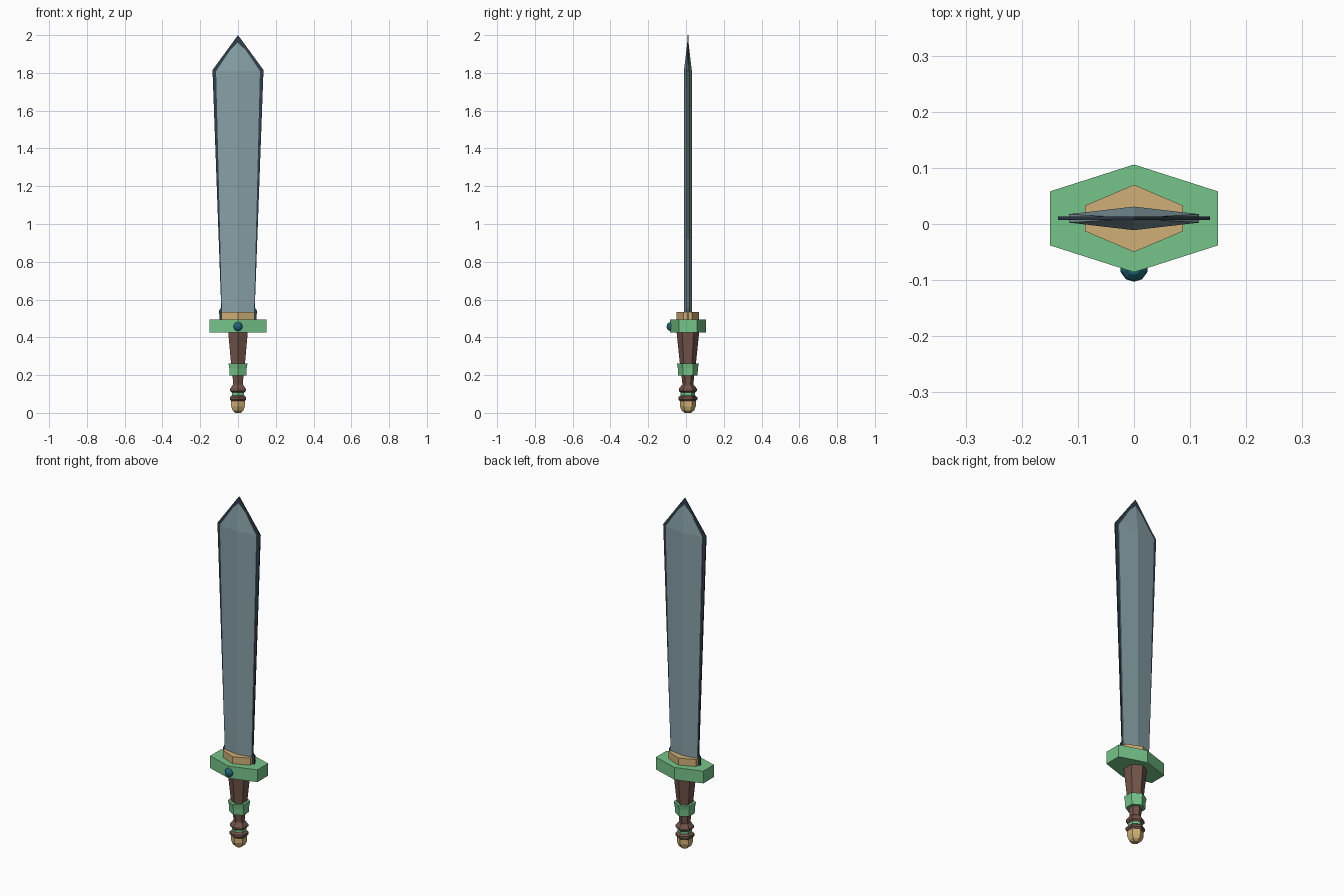
import bpy, bmesh, math

if "Cube" in bpy.data.objects:
    bpy.data.objects.remove(bpy.data.objects["Cube"])

CY = 0.01  # shared centre line in y


def material(name, rgb):
    m = bpy.data.materials.new(name)
    m.diffuse_color = (*rgb, 1)
    m.use_nodes = True
    m.node_tree.nodes["Principled BSDF"].inputs["Base Color"].default_value = m.diffuse_color
    return m


STEEL = material("steel", (0.24, 0.35, 0.38))
DARK = material("dark_steel", (0.03, 0.05, 0.07))
GREEN = material("green", (0.18, 0.55, 0.25))
GOLD = material("gold", (0.62, 0.43, 0.18))
WOOD = material("wood", (0.17, 0.09, 0.07))
TEAL = material("teal", (0.015, 0.14, 0.19))


def loft(name, rings, mat):
    """Skin a stack of equal-length rings and cap both ends."""
    bm = bmesh.new()
    rows = [[bm.verts.new(p) for p in ring] for ring in rings]
    n = len(rows[0])
    for a, b in zip(rows, rows[1:]):
        for i in range(n):
            j = (i + 1) % n
            bm.faces.new((a[i], a[j], b[j], b[i]))
    bm.faces.new(rows[0][::-1])
    bm.faces.new(rows[-1])
    bmesh.ops.remove_doubles(bm, verts=bm.verts, dist=1e-6)
    bmesh.ops.recalc_face_normals(bm, faces=bm.faces)
    me = bpy.data.meshes.new(name)
    bm.to_mesh(me)
    bm.free()
    me.materials.append(mat)
    ob = bpy.data.objects.new(name, me)
    bpy.context.collection.objects.link(ob)
    return ob


def hexagon(w, edge, mid, z):
    """Hexagon with points at front and back: half width, edge and middle half depth."""
    return [(x, CY + y, z) for x, y in
            ((w, -edge), (w, edge), (0, mid), (-w, edge), (-w, -edge), (0, -mid))]


def turned(name, profile, mat):
    """Six-sided turned part from (radius, z) pairs."""
    c = math.cos(math.pi / 6)
    return loft(name, [hexagon(r * c, r / 2, r, z) for r, z in profile], mat)


# Blade: flattened hexagonal section narrowing to a point
loft("blade", [hexagon(0.084, 0.0075, 0.021, 0.50),
               hexagon(0.116, 0.0075, 0.021, 1.81),
               hexagon(0.001, 0.0005, 0.001, 1.98)], STEEL)

# Cutting edge: thin dark plate behind the blade, flared at the base
half = [(0.098, 0.495), (0.100, 0.54), (0.089, 0.56), (0.135, 1.815)]
outline = half + [(0, 2.0)] + [(-x, z) for x, z in reversed(half)]
loft("cutting_edge", [[(x, CY + y, z) for x, z in outline] for y in (-0.003, 0.003)], DARK)

# Collar and guard
loft("collar", [hexagon(0.087, 0.023, 0.06, z) for z in (0.49, 0.535)], GOLD)
loft("guard", [hexagon(0.15, 0.048, 0.096, z) for z in (0.425, 0.495)], GREEN)

# Grip with its green band and two turned beads
turned("grip", [(0.033, 0.09), (0.029, 0.15), (0.034, 0.20), (0.043, 0.265), (0.060, 0.43)], WOOD)
turned("grip_band", [(0.051, 0.198), (0.053, 0.235), (0.058, 0.262)], GREEN)
turned("upper_bead", [(0.036, 0.106), (0.048, 0.116), (0.048, 0.128), (0.032, 0.148)], WOOD)
turned("thin_ring", [(0.038, 0.092), (0.038, 0.107)], GREEN)
turned("lower_bead", [(0.040, 0.060), (0.050, 0.070), (0.050, 0.083), (0.036, 0.094)], WOOD)

# Pommel
turned("pommel", [(0.016, 0.0), (0.033, 0.012), (0.042, 0.035), (0.042, 0.062)], GOLD)

# Gem on the front of the guard
bpy.ops.mesh.primitive_uv_sphere_add(segments=10, ring_count=6, radius=0.025,
                                     location=(0, -0.078, 0.457))
gem = bpy.context.object
gem.name = "gem"
gem.data.materials.append(TEAL)
